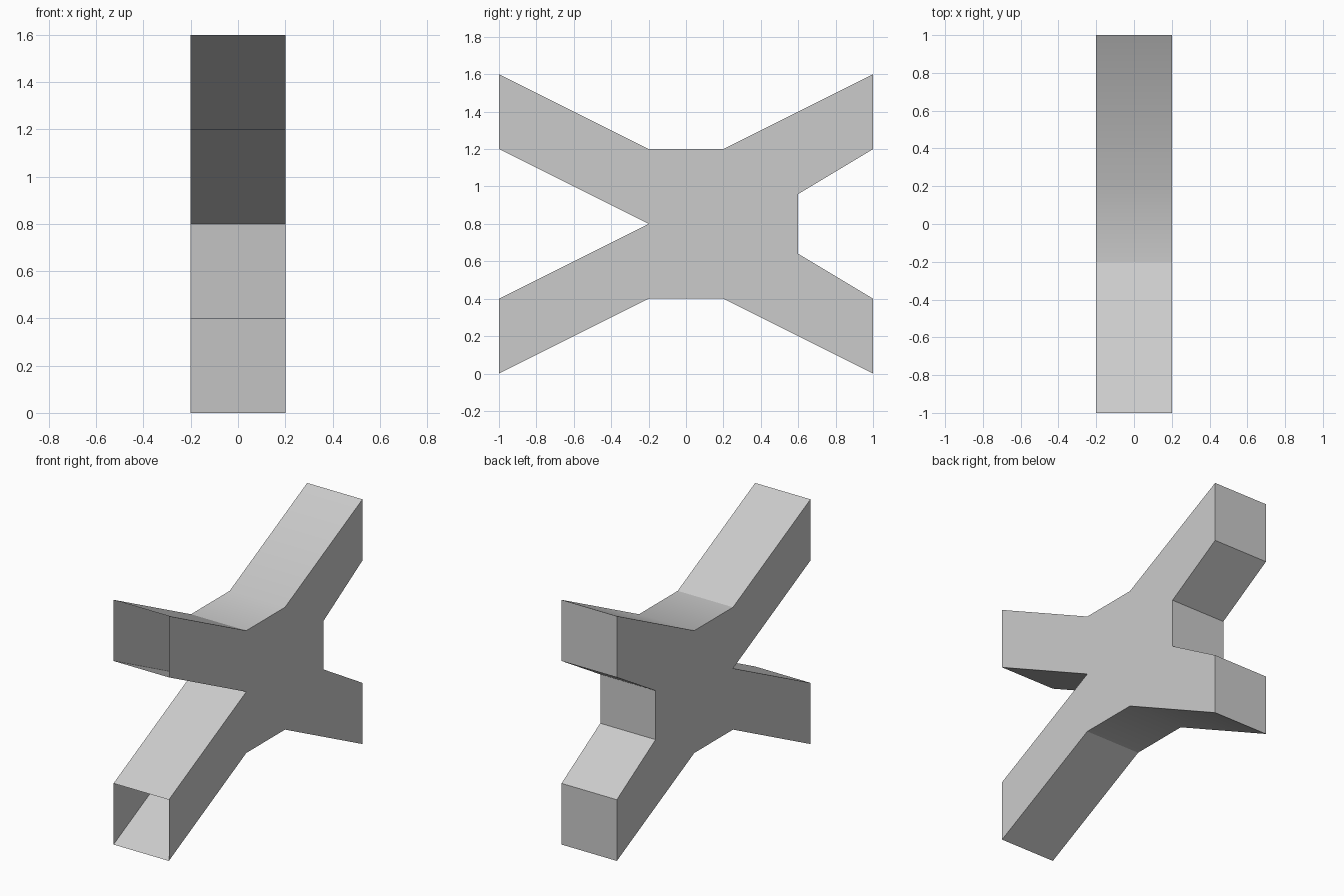
import bpy
import bmesh
import math

cube = bpy.data.objects.get("Cube")
if cube:
    bpy.data.objects.remove(cube)

HALF_WIDTH = 0.2
MID_Z = 0.8

# Plain grey shell
grey = bpy.data.materials.new("light_grey")
grey.use_nodes = True
colour = (0.6, 0.6, 0.6, 1)
grey.diffuse_color = colour
grey.node_tree.nodes["Principled BSDF"].inputs["Base Color"].default_value = colour

# Side outline: upper half from the front notch round to the back wall, then mirrored
upper = [(-0.2, 0.8), (-1, 1.2), (-1, 1.6), (-0.2, 1.2),
         (0.2, 1.2), (1, 1.6), (1, 1.2), (0.6, 0.96)]
lower = [(y, 2 * MID_Z - z) for y, z in reversed(upper[1:])]
outline = upper + lower

bm = bmesh.new()
left, right = ([bm.verts.new((x, y, z)) for y, z in outline]
               for x in (HALF_WIDTH, -HALF_WIDTH))

# Side walls
bm.faces.new(left)
bm.faces.new(right)

# Walls across the width, leaving the two front arm ends open
for i in range(len(outline)):
    j = (i + 1) % len(outline)
    if outline[i][0] == outline[j][0] == -1:
        continue
    bm.faces.new((left[i], left[j], right[j], right[i]))

bmesh.ops.recalc_face_normals(bm, faces=bm.faces)
outer = max(bm.faces, key=lambda f: f.calc_center_median().x)
if outer.normal.x < 0:
    bmesh.ops.reverse_faces(bm, faces=bm.faces)

# Smooth only the gentle bends where the back arms leave the body
for face in bm.faces:
    face.smooth = True
for edge in bm.edges:
    at_back_bend = all(v.co.y > 0 for v in edge.verts)
    gentle = edge.calc_face_angle(math.pi) < math.radians(30)
    edge.smooth = at_back_bend and gentle

mesh = bpy.data.meshes.new("cross_tube")
bm.to_mesh(mesh)
bm.free()
mesh.materials.append(grey)
tube = bpy.data.objects.new("cross_tube", mesh)
bpy.context.collection.objects.link(tube)
